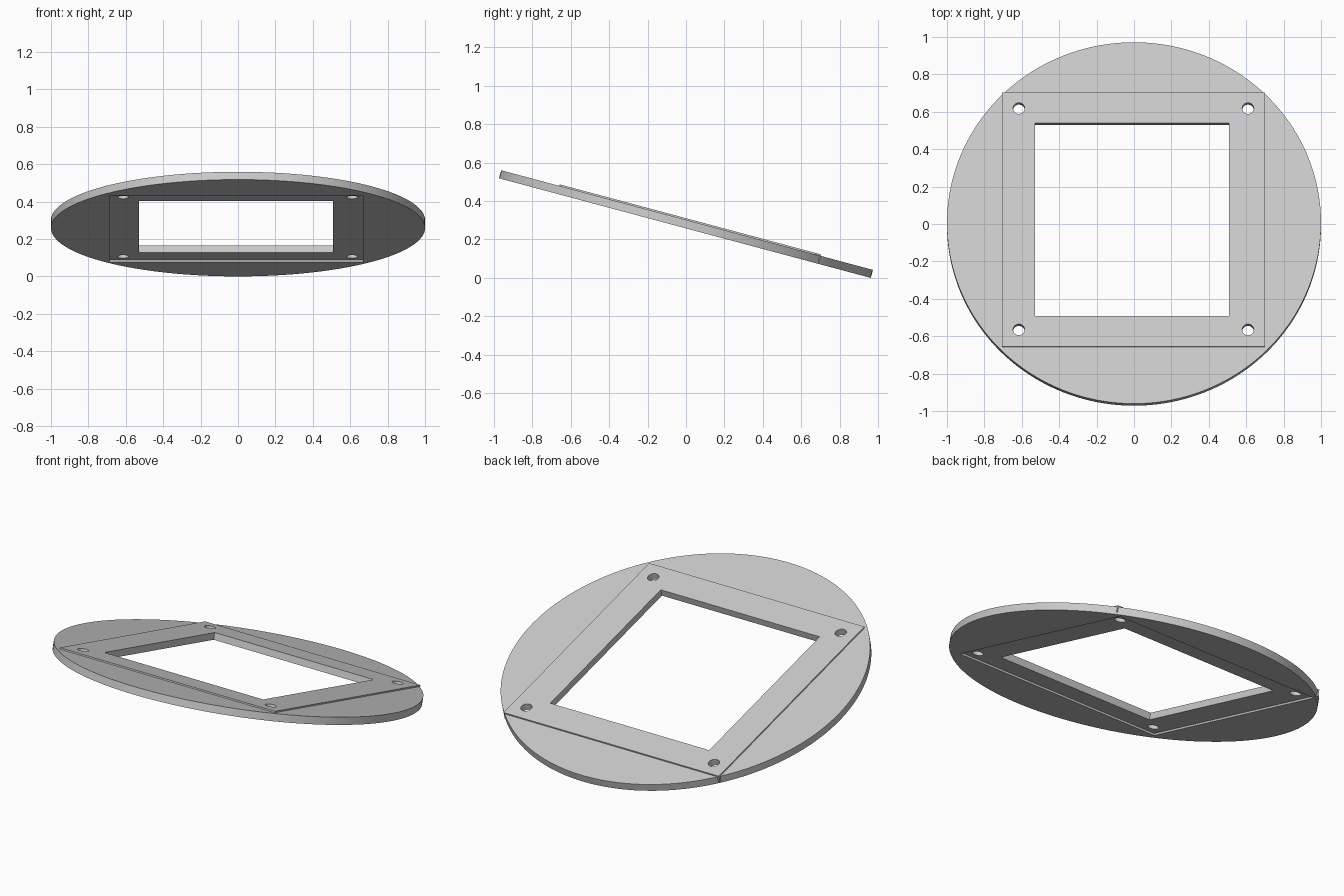
import bpy
import math
from mathutils import Matrix

default = bpy.data.objects.get("Cube")
if default:
    bpy.data.objects.remove(default, do_unlink=True)

# One neutral grey for the whole model
grey = bpy.data.materials.new("neutral_grey")
grey.use_nodes = True
grey.diffuse_color = (0.6, 0.6, 0.6, 1)
grey.node_tree.nodes["Principled BSDF"].inputs["Base Color"].default_value = (0.6, 0.6, 0.6, 1)

# Tilted frame: the back edge dips towards the ground
FRAME = Matrix.Translation((0, 0, 0.28)) @ Matrix.Rotation(math.radians(-15), 4, "X")


def finish(obj, name):
    obj.name = name
    obj.data.materials.append(grey)
    return obj


def box(name, x, y, z, half_x, half_y, half_z):
    bpy.ops.mesh.primitive_cube_add(size=2, location=(x, y, z))
    obj = bpy.context.object
    obj.scale = (half_x, half_y, half_z)
    bpy.ops.object.transform_apply(location=True, rotation=False, scale=True)
    return finish(obj, name)


def cylinder(name, x, y, radius, depth, sides):
    bpy.ops.mesh.primitive_cylinder_add(vertices=sides, radius=radius, depth=depth,
                                        location=(x, y, 0))
    bpy.ops.object.transform_apply(location=True, rotation=False, scale=True)
    return finish(bpy.context.object, name)


def cut(target, cutter):
    bpy.context.view_layer.objects.active = target
    mod = target.modifiers.new("cut", "BOOLEAN")
    mod.operation = "DIFFERENCE"
    mod.solver = "EXACT"
    mod.object = cutter
    bpy.ops.object.modifier_apply(modifier=mod.name)
    bpy.data.objects.remove(cutter, do_unlink=True)


# Round disc with a square opening that seats the plate
disc = cylinder("round_disc", 0, 0, 1, 0.043, 160)
cut(disc, box("pocket_cutter", -0.01, 0.018, 0, 0.678, 0.688, 0.2))

# Square plate standing slightly proud of the disc, with window and screw holes
plate = box("square_plate", -0.003, 0.016, 0.0095, 0.703, 0.703, 0.02)
cut(plate, box("window_cutter", -0.01, 0.0165, 0, 0.519, 0.5335, 0.2))
for sx in (-1, 1):
    for sy in (-1, 1):
        cut(plate, cylinder("hole_cutter", -0.003 + sx * 0.6125, 0.02 + sy * 0.6125,
                            0.031, 0.4, 32))

# Smooth the rims, keep flat faces crisp, then tilt everything
for part in (disc, plate):
    bpy.ops.object.select_all(action="DESELECT")
    part.select_set(True)
    bpy.context.view_layer.objects.active = part
    bpy.ops.object.shade_smooth_by_angle(angle=math.radians(30))
    part.matrix_world = FRAME
